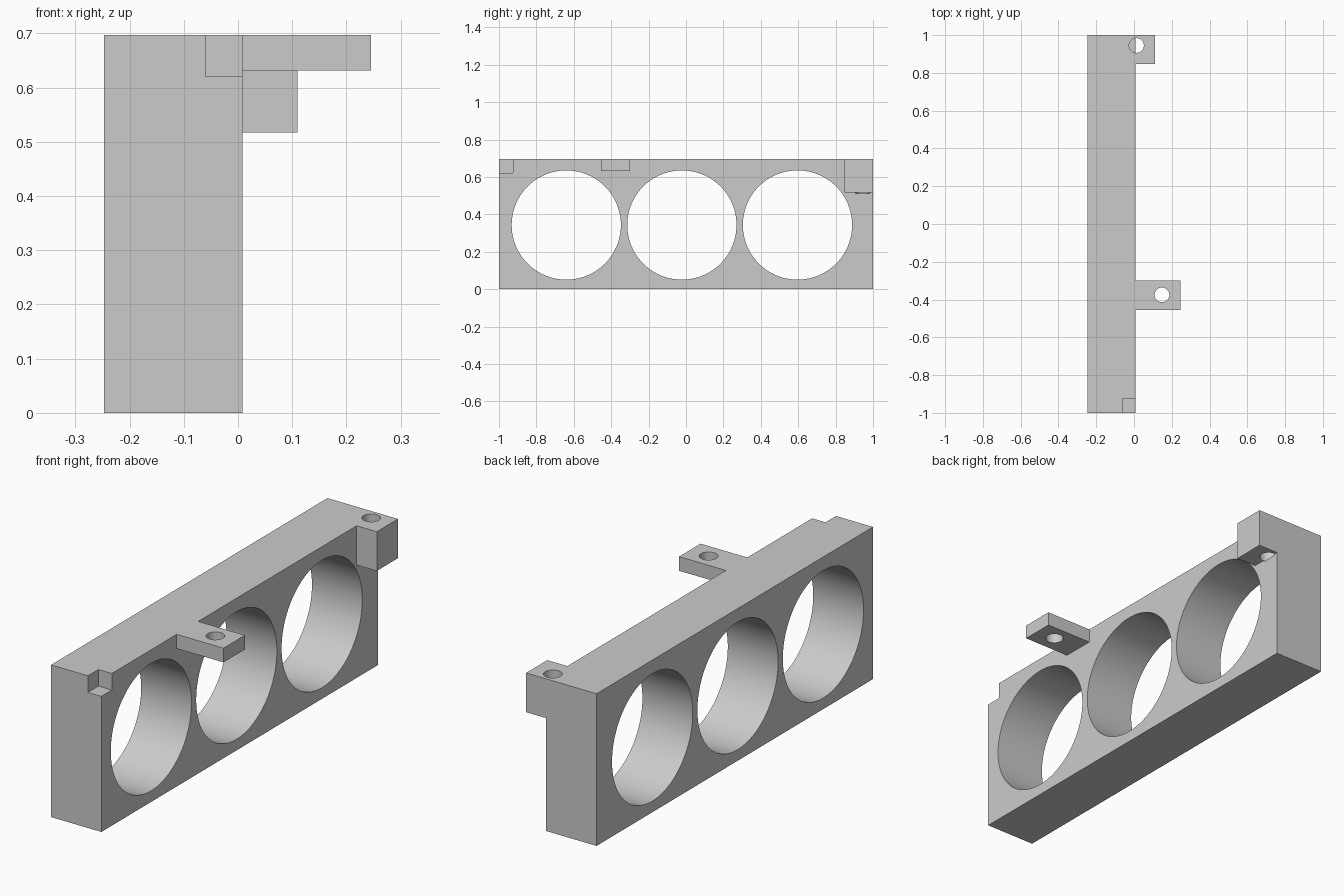
import bpy
import math

default = bpy.data.objects.get("Cube")
if default:
    bpy.data.objects.remove(default, do_unlink=True)

grey = bpy.data.materials.new("light grey")
grey.use_nodes = True
colour = (0.6, 0.6, 0.6, 1)
grey.diffuse_color = colour
grey.node_tree.nodes["Principled BSDF"].inputs["Base Color"].default_value = colour


def box(name, low, high):
    """Box between two opposite corners."""
    centre = [(a + b) / 2 for a, b in zip(low, high)]
    bpy.ops.mesh.primitive_cube_add(size=1, location=centre)
    obj = bpy.context.object
    obj.name = name
    obj.scale = [b - a for a, b in zip(low, high)]
    bpy.ops.object.transform_apply(location=True, rotation=True, scale=True)
    obj.data.materials.append(grey)
    return obj


def rod(name, centre, radius, depth, sides, rotation=(0, 0, 0)):
    """Cylinder used to drill a round hole."""
    bpy.ops.mesh.primitive_cylinder_add(vertices=sides, radius=radius, depth=depth,
                                        location=centre, rotation=rotation)
    obj = bpy.context.object
    obj.name = name
    obj.data.materials.append(grey)
    return obj


def combine(target, tool, operation):
    """Apply a boolean and discard the tool."""
    tool.hide_render = True
    mod = target.modifiers.new(tool.name, 'BOOLEAN')
    mod.operation = operation
    mod.solver = 'EXACT'
    mod.object = tool
    bpy.context.view_layer.objects.active = target
    bpy.ops.object.modifier_apply(modifier=mod.name)
    bpy.data.objects.remove(tool, do_unlink=True)


BACK, FACE, TOP = -0.247, 0.008, 0.697

# Main plate with its mounting tab and corner block
frame = box("three_hole_frame", (BACK, -1, 0), (FACE, 1, TOP))
combine(frame, box("mounting_tab", (-0.1, -0.455, 0.632), (0.245, -0.3, TOP)), 'UNION')
combine(frame, box("corner_block", (-0.1, 0.847, 0.517), (0.11, 1, TOP)), 'UNION')

# Notch in the front upper corner
combine(frame, box("corner_notch", (-0.06, -1.1, 0.621), (0.1, -0.924, 0.8)), 'DIFFERENCE')

# Three large round openings
for y in (-0.64, -0.022, 0.596):
    cutter = rod("opening", (-0.12, y, 0.343), 0.292, 0.6, 96, (0, math.pi / 2, 0))
    combine(frame, cutter, 'DIFFERENCE')

# Screw holes, the rear one ending just below the corner block
for x, y, bottom in ((0.148, -0.375, 0.5), (0.013, 0.945, 0.511)):
    cutter = rod("screw_hole", (x, y, (bottom + 0.8) / 2), 0.039, 0.8 - bottom, 48)
    combine(frame, cutter, 'DIFFERENCE')

# Smooth bores, crisp edges
bpy.ops.object.select_all(action='DESELECT')
frame.select_set(True)
bpy.context.view_layer.objects.active = frame
bpy.ops.object.shade_smooth_by_angle(angle=math.radians(30))
